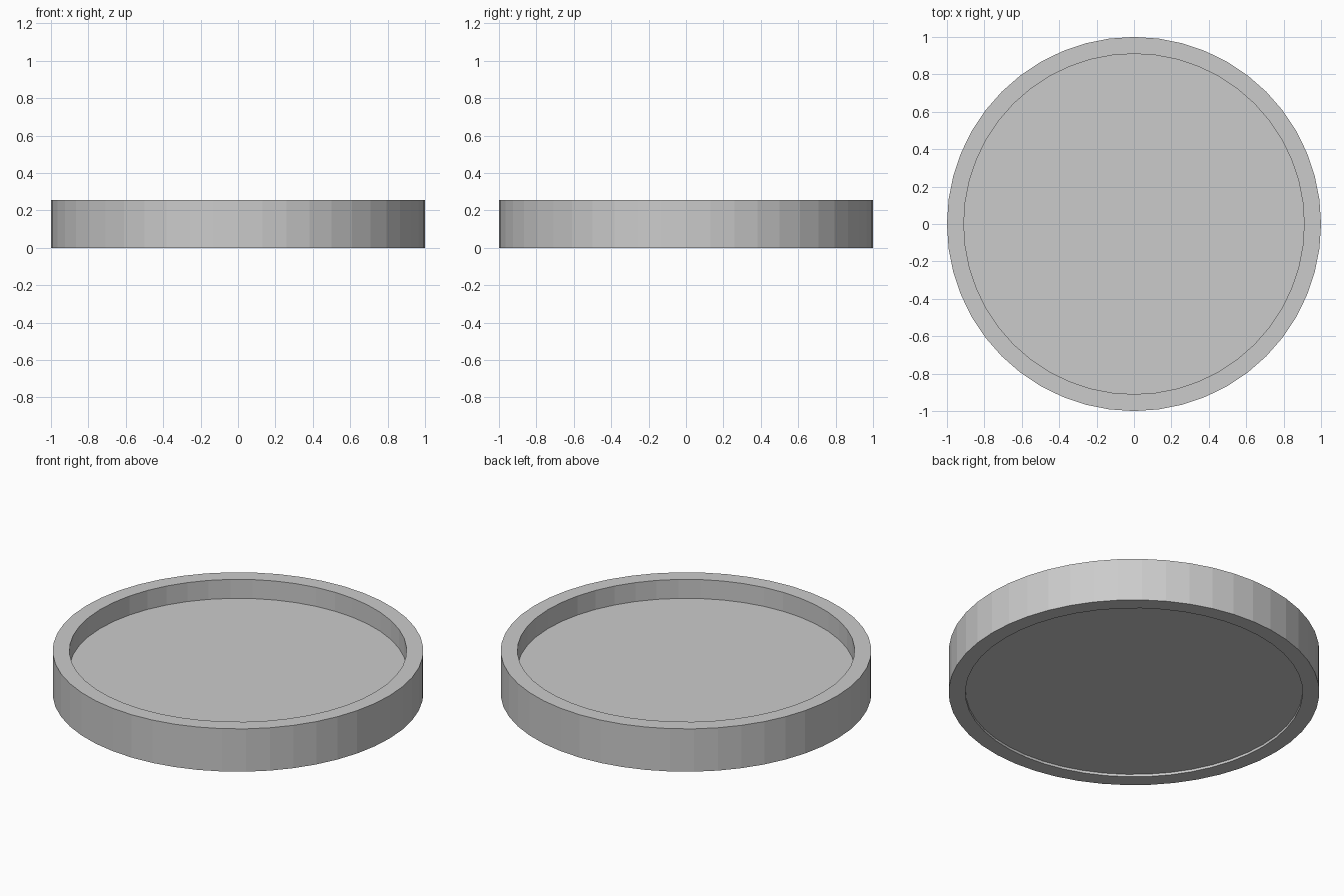
import bpy, bmesh
from math import cos, sin, tau

if "Cube" in bpy.data.objects:
    bpy.data.objects.remove(bpy.data.objects["Cube"])

SIDES = 48
R_OUT, R_IN, HEIGHT = 1.0, 0.91, 0.255
FLOOR_TOP, FLOOR_BOTTOM = 0.142, 0.015

# Closed cross-section from the underside recess, round the rim, to the tray floor
profile = [(R_IN, FLOOR_BOTTOM), (R_IN, 0), (R_OUT, 0),
           (R_OUT, HEIGHT), (R_IN, HEIGHT), (R_IN, FLOOR_TOP)]

bm = bmesh.new()
rings = [[bm.verts.new((r * cos(tau * i / SIDES), r * sin(tau * i / SIDES), z))
          for i in range(SIDES)] for r, z in profile]

# Rim walls
for low, high in zip(rings, rings[1:]):
    for i in range(SIDES):
        j = (i + 1) % SIDES
        bm.faces.new((low[i], low[j], high[j], high[i]))

# Floor discs, below and above
bm.faces.new(rings[0][::-1])
bm.faces.new(rings[-1])
bmesh.ops.recalc_face_normals(bm, faces=bm.faces)

mesh = bpy.data.meshes.new("round_tray")
bm.to_mesh(mesh)
bm.free()
bpy.context.collection.objects.link(bpy.data.objects.new("round_tray", mesh))
